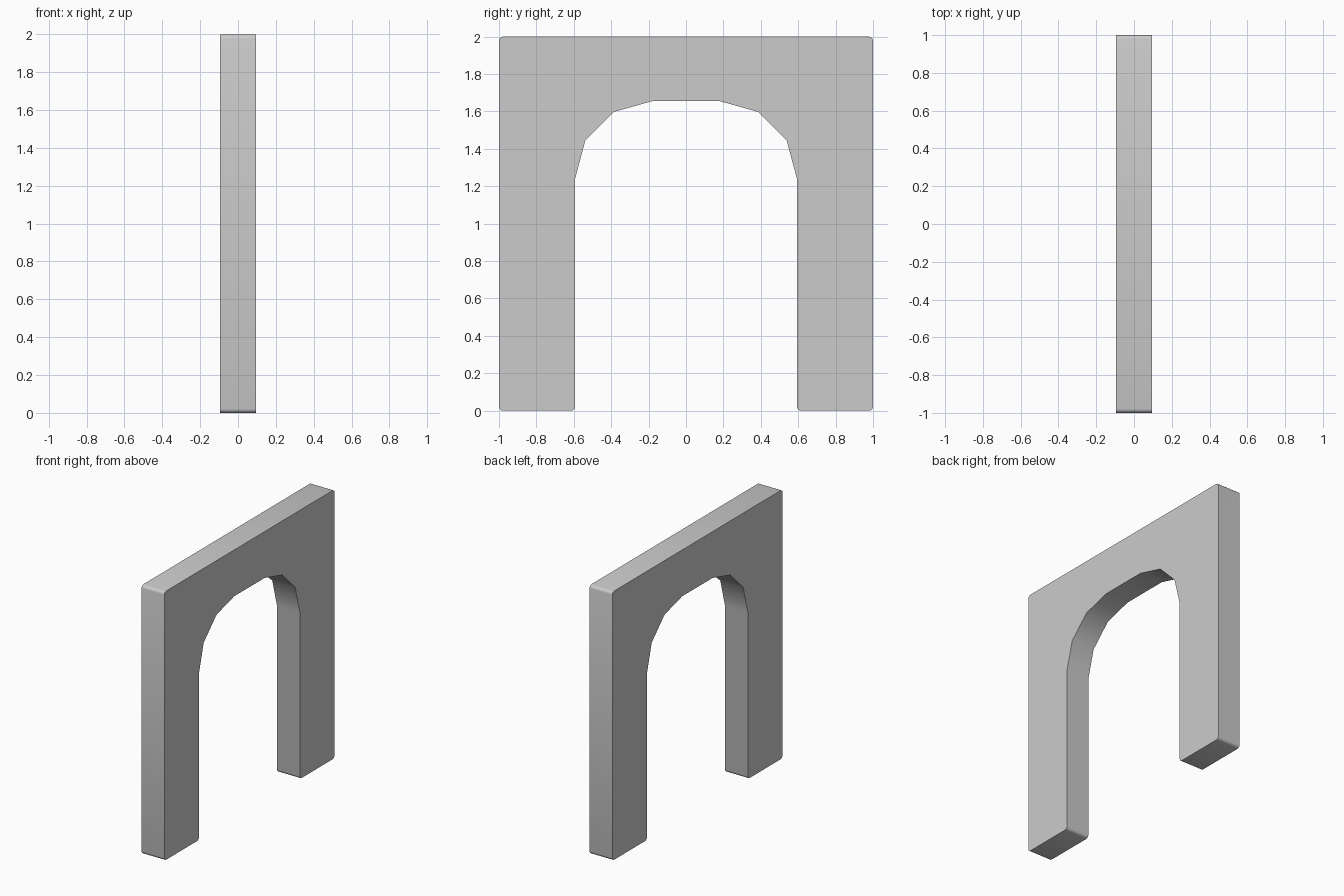
import bpy, bmesh, math

if "Cube" in bpy.data.objects:
    bpy.data.objects.remove(bpy.data.objects["Cube"])

HALF_DEPTH = 0.094
R = 0.022      # small corner radius
SEG = 3        # segments per rounded corner


def corner(cy, cz, start):
    """Quarter-circle points, counter-clockwise from the start angle."""
    return [(cy + R * math.cos(a), cz + R * math.sin(a))
            for a in (math.radians(start + 90 * i / SEG) for i in range(SEG + 1))]


# Right half of the outline (y, z): arch crown, down the inner leg, foot, up to the top
half = [(0.18, 1.655), (0.387, 1.597), (0.538, 1.446), (0.593, 1.24)]
half += corner(0.593 + R, R, 180)
half += corner(1 - R, R, 270)
half += corner(1 - R, 2 - R, 0)
outline = half + [(-y, z) for y, z in reversed(half)]

# Extrude the outline through the wall thickness
bm = bmesh.new()
face = bm.faces.new([bm.verts.new((-HALF_DEPTH, y, z)) for y, z in outline])
ext = bmesh.ops.extrude_face_region(bm, geom=[face], use_keep_orig=True)
moved = [v for v in ext["geom"] if isinstance(v, bmesh.types.BMVert)]
bmesh.ops.translate(bm, verts=moved, vec=(2 * HALF_DEPTH, 0, 0))
bmesh.ops.recalc_face_normals(bm, faces=bm.faces)
mesh = bpy.data.meshes.new("arch_wall")
bm.to_mesh(mesh)
bm.free()

arch = bpy.data.objects.new("arch_wall", mesh)
bpy.context.collection.objects.link(arch)

# Smooth the arch underside and rounded corners, keep the wall edges sharp
bpy.context.view_layer.objects.active = arch
arch.select_set(True)
bpy.ops.object.shade_smooth_by_angle(angle=math.radians(40))
